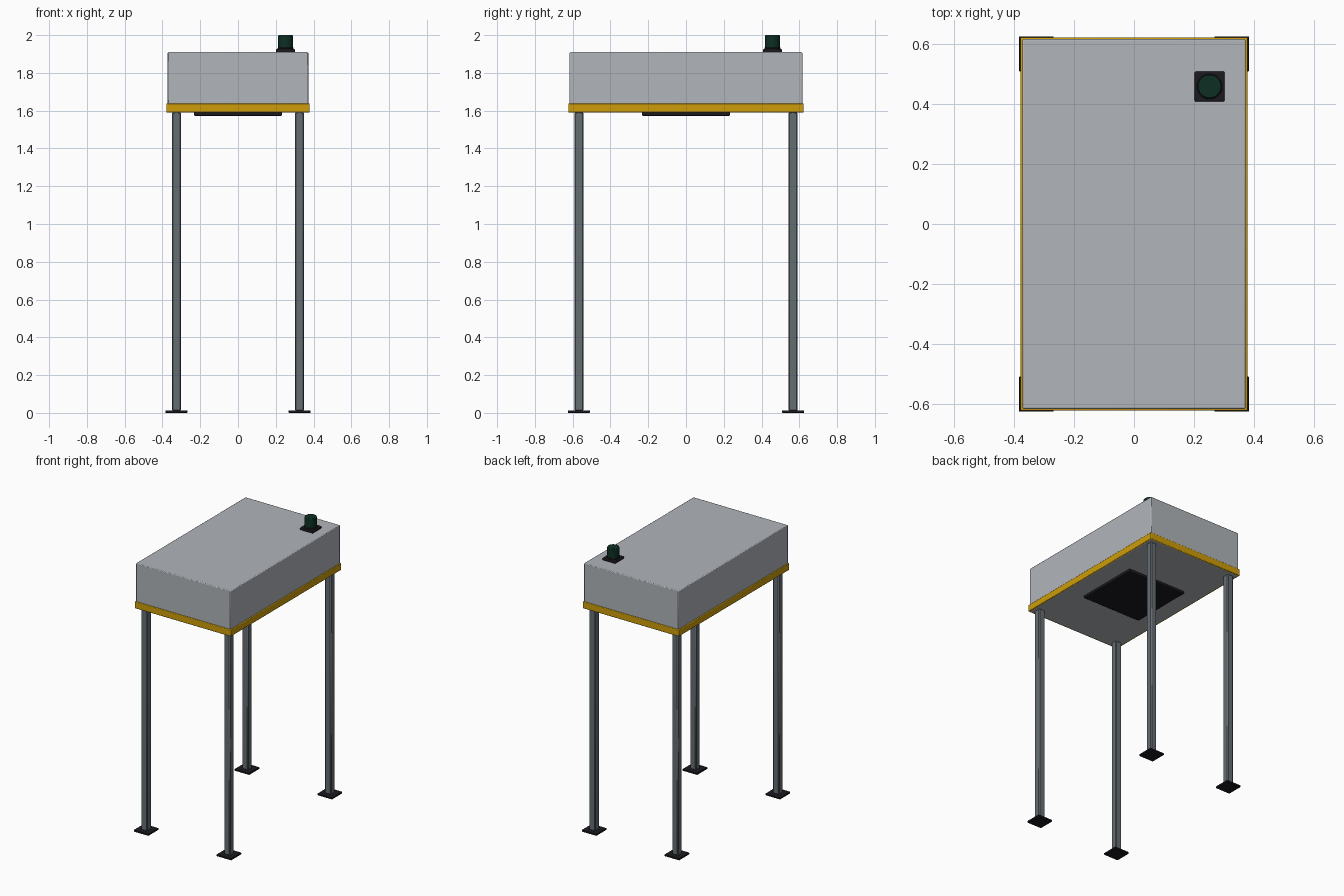
import bpy

cube = bpy.data.objects.get("Cube")
if cube:
    bpy.data.objects.remove(cube, do_unlink=True)


def material(name, colour):
    mat = bpy.data.materials.new(name)
    mat.use_nodes = True
    mat.diffuse_color = (*colour, 1)
    mat.node_tree.nodes["Principled BSDF"].inputs["Base Color"].default_value = (*colour, 1)
    return mat


light_grey = material("light_grey", (0.44, 0.46, 0.49))
steel = material("steel_grey", (0.13, 0.155, 0.17))
yellow = material("safety_yellow", (0.62, 0.34, 0.003))
black = material("black_rubber", (0.011, 0.010, 0.014))
green = material("dark_green", (0.004, 0.028, 0.017))


def finish(obj, name, mat, bevel, segments=2):
    obj.name = name
    obj.data.materials.append(mat)
    bpy.ops.object.transform_apply(location=False, rotation=False, scale=True)
    if bevel:
        mod = obj.modifiers.new("edge_bevel", "BEVEL")
        mod.width = bevel
        mod.segments = segments
        mod.limit_method = "ANGLE"
    bpy.ops.object.shade_smooth_by_angle()
    return obj


def box(name, x, y, bottom, top, width, depth, mat, bevel=0.0, segments=2):
    bpy.ops.mesh.primitive_cube_add(size=1, location=(x, y, (bottom + top) / 2))
    obj = bpy.context.object
    obj.scale = (width, depth, top - bottom)
    return finish(obj, name, mat, bevel, segments)


def cylinder(name, x, y, bottom, top, radius, mat, bevel=0.0):
    bpy.ops.mesh.primitive_cylinder_add(vertices=32, radius=radius, depth=top - bottom,
                                        location=(x, y, (bottom + top) / 2))
    return finish(bpy.context.object, name, mat, bevel)


# Housing with a yellow band around its lower edge
box("housing", 0, 0, 1.589, 1.91, 0.744, 1.232, light_grey, 0.005)
box("yellow_band", 0, 0, 1.59, 1.638, 0.757, 1.244, yellow, 0.004)

# Sensor panel underneath
box("underside_panel", 0, 0, 1.573, 1.592, 0.465, 0.465, black, 0.004)

# Four legs on square feet
for side, x in (("right", -0.326), ("left", 0.326)):
    for end, y in (("front", -0.567), ("back", 0.567)):
        box(f"{end}_{side}_leg", x, y, 0.010, 1.592, 0.048, 0.048, steel, 0.006, 1)
        box(f"{end}_{side}_foot", x, y, 0, 0.013, 0.116, 0.116, black, 0.003)

# Beacon on the roof
box("beacon_base", 0.252, 0.458, 1.908, 1.926, 0.10, 0.10, black, 0.004)
cylinder("beacon_collar", 0.252, 0.458, 1.922, 1.934, 0.042, black, 0.002)
cylinder("beacon_lamp", 0.252, 0.458, 1.93, 2.0, 0.039, green, 0.004)
